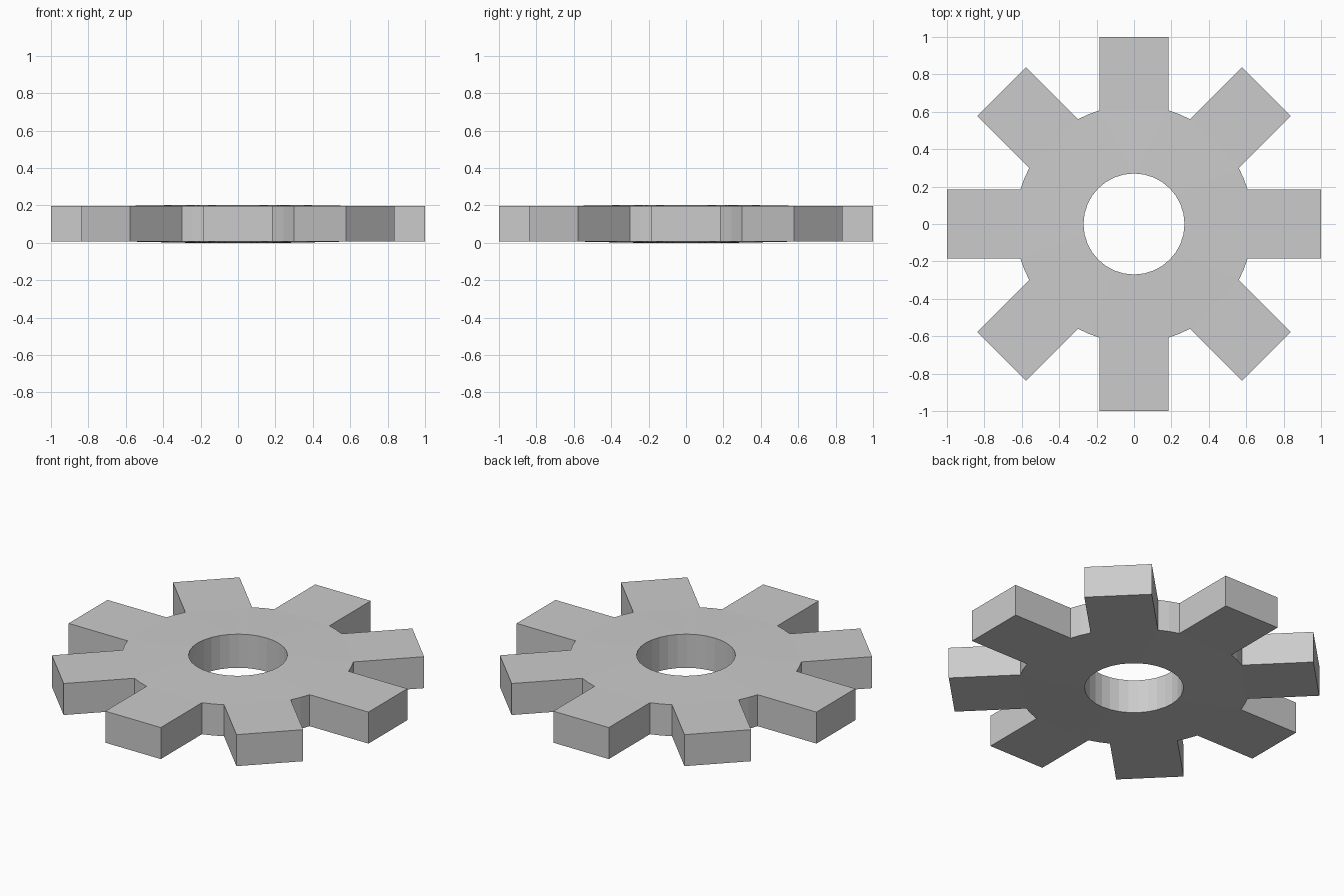
import bpy, bmesh
from math import cos, sin, pi, sqrt, radians
from mathutils import Matrix, Vector

if "Cube" in bpy.data.objects:
    bpy.data.objects.remove(bpy.data.objects["Cube"])

TEETH = 8
R_HOLE, R_ROOT, R_TIP, HALF_W = 0.27, 0.635, 1.0, 0.185
Z_RIM = (0.0, 0.203)      # slightly thicker at the bore
Z_OUT = (0.007, 0.197)    # root and teeth

bm = bmesh.new()


def polar(r, deg):
    return (r * cos(radians(deg)), r * sin(radians(deg)))


def add_face(pts):
    bm.faces.new([bm.verts.new(p) for p in pts])


# One 45 degree sector, named points of the plan
base_x = sqrt(R_ROOT ** 2 - HALF_W ** 2)
inner = [polar(R_HOLE, a) for a in (-22.5, -11.25, 0, 11.25, 22.5)]
outer = [polar(R_ROOT, -22.5), (base_x, -HALF_W), (R_TIP, -HALF_W),
         (R_TIP, HALF_W), (base_x, HALF_W), polar(R_ROOT, 22.5)]
plan = ["i0 o0 o1 i1", "i1 o1 i2", "i2 o1 o4", "i2 o4 i3",
        "i3 o4 o5 i4", "o1 o2 o3 o4"]

for k in range(TEETH):
    rot = Matrix.Rotation(2 * pi * k / TEETH, 3, 'Z')

    def pt(name, side):
        x, y = (inner if name[0] == 'i' else outer)[int(name[1])]
        z = (Z_RIM if name[0] == 'i' else Z_OUT)[side]
        return rot @ Vector((x, y, z))

    # top and bottom faces
    for names in plan:
        names = names.split()
        add_face([pt(n, 1) for n in names])
        add_face([pt(n, 0) for n in reversed(names)])
    # bore wall and tooth walls
    for ring, count in (('i', 5), ('o', 6)):
        for j in range(count - 1):
            a, b = f"{ring}{j}", f"{ring}{j + 1}"
            add_face([pt(a, 0), pt(b, 0), pt(b, 1), pt(a, 1)])

bmesh.ops.remove_doubles(bm, verts=bm.verts[:], dist=1e-4)
bmesh.ops.recalc_face_normals(bm, faces=bm.faces[:])

mesh = bpy.data.meshes.new("gear_wheel")
bm.to_mesh(mesh)
bm.free()
gear = bpy.data.objects.new("gear_wheel", mesh)
bpy.context.collection.objects.link(gear)
